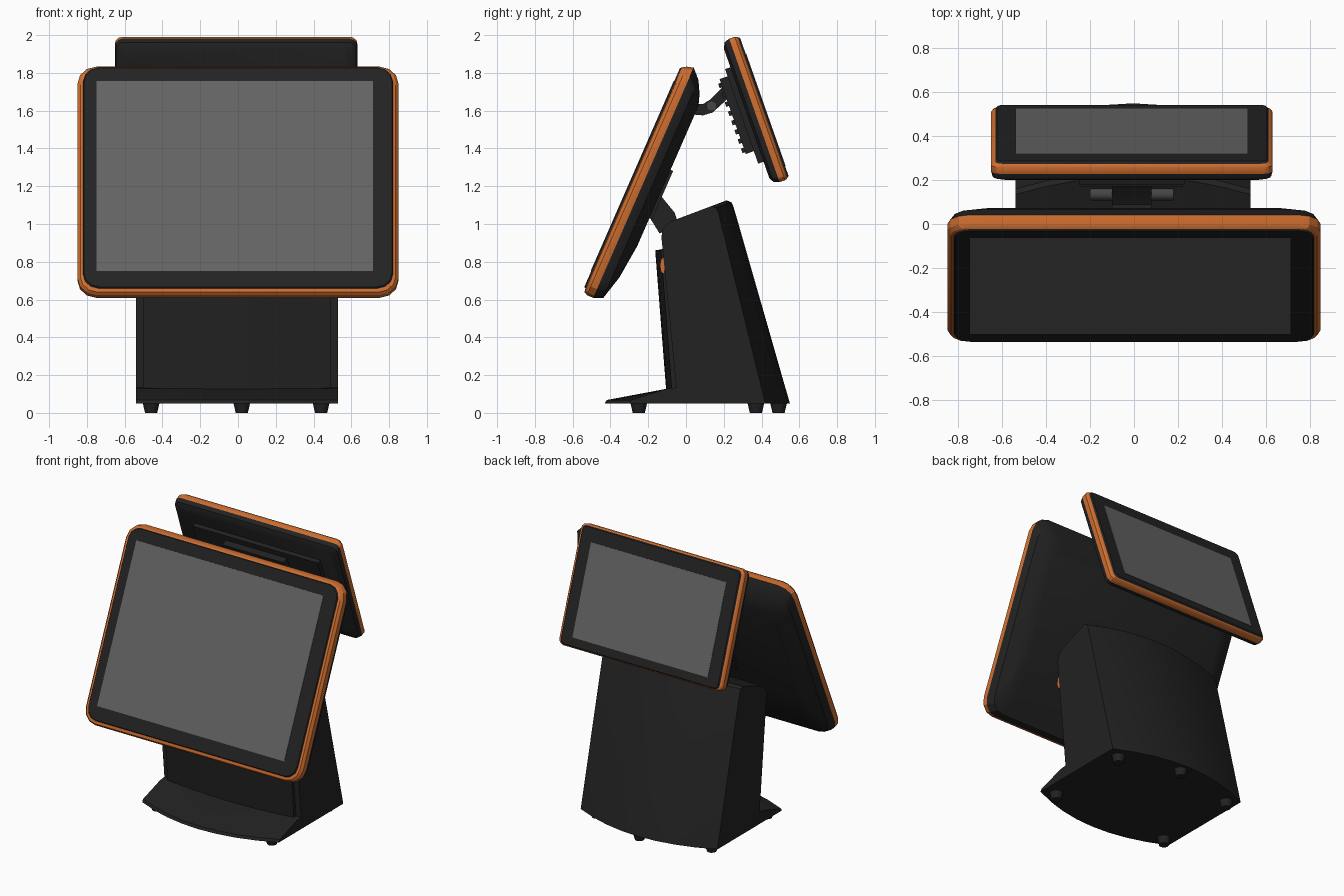
import bpy, bmesh, math
from mathutils import Vector

cube = bpy.data.objects.get("Cube")
if cube:
    bpy.data.objects.remove(cube, do_unlink=True)


def material(name, rgb, rough=0.6):
    m = bpy.data.materials.new(name)
    m.use_nodes = True
    m.diffuse_color = (*rgb, 1)
    bsdf = m.node_tree.nodes["Principled BSDF"]
    bsdf.inputs["Base Color"].default_value = (*rgb, 1)
    bsdf.inputs["Roughness"].default_value = rough
    return m


BLACK = material("casing black", (0.016, 0.016, 0.016))
ORANGE = material("trim orange", (0.64, 0.16, 0.03))
GREY = material("screen grey", (0.125, 0.125, 0.125))
METAL = material("hinge grey", (0.06, 0.06, 0.06))


def loft(name, rings, mats, strips=None):
    """Skin closed rings of points; strips gives a material index per band."""
    bm = bmesh.new()
    rows = [[bm.verts.new(p) for p in ring] for ring in rings]
    n = len(rows[0])
    for k, (a, b) in enumerate(zip(rows, rows[1:])):
        for i in range(n):
            j = (i + 1) % n
            f = bm.faces.new((a[i], a[j], b[j], b[i]))
            f.material_index = strips[k] if strips else 0
    bm.faces.new(rows[0])
    bm.faces.new(rows[-1])
    bmesh.ops.recalc_face_normals(bm, faces=bm.faces)
    me = bpy.data.meshes.new(name)
    bm.to_mesh(me)
    bm.free()
    for m in mats:
        me.materials.append(m)
    ob = bpy.data.objects.new(name, me)
    bpy.context.collection.objects.link(ob)
    bpy.ops.object.select_all(action='DESELECT')
    ob.select_set(True)
    bpy.context.view_layer.objects.active = ob
    bpy.ops.object.shade_smooth_by_angle(angle=math.radians(25))
    return ob


def across(name, x0, x1, profile, mat, steps=1):
    """Sweep a side profile (y, z) along x; profile takes -1..1 across the width."""
    rings = []
    for i in range(steps + 1):
        t = i / steps
        x = x0 + (x1 - x0) * t
        rings.append([(x, y, z) for y, z in profile(2 * t - 1)])
    return loft(name, rings, [mat])


def frame(origin, up, depth):
    """Map panel coordinates (across, up, depth) to the model."""
    o, u, d = (Vector((0, *v)) for v in (origin, up, depth))
    return lambda x, v, w: o + Vector((x, 0, 0)) + u * v + d * w


def rounded(place, w, v0, v1, half, r, cx=0.0, seg=3):
    pts = []
    corners = ((half - r, v1 - r), (r - half, v1 - r), (r - half, v0 + r), (half - r, v0 + r))
    for q, (x, v) in enumerate(corners):
        for s in range(seg + 1):
            a = math.pi / 2 * (q + s / seg)
            pts.append(place(cx + x + r * math.cos(a), v + r * math.sin(a), w))
    return pts


def slab(name, place, rows, mats, strips=None, cx=0.0):
    return loft(name, [rounded(place, *row, cx=cx) for row in rows], mats, strips)


def block(name, place, x0, x1, v0, v1, w0, w1, mat):
    rings = [[place(x, v, w) for x, v in ((x0, v0), (x1, v0), (x1, v1), (x0, v1))] for w in (w0, w1)]
    return loft(name, rings, [mat])


# Main monitor: black glass front, orange rim, domed back
lean = math.atan2(0.52, 1.19)
main = frame((-0.55, 0.64), (math.sin(lean), math.cos(lean)), (math.cos(lean), -math.sin(lean)))
slab("main_monitor", main, [
    (0.0, 0.03, 1.295, 0.815, 0.08),
    (0.008, 0.025, 1.3, 0.82, 0.08),
    (0.012, 0.005, 1.305, 0.835, 0.09),
    (0.03, -0.005, 1.315, 0.85, 0.1),
    (0.066, -0.005, 1.325, 0.85, 0.1),
    (0.115, 0.015, 1.275, 0.83, 0.1),
    (0.15, 0.15, 1.21, 0.77, 0.1),
    (0.17, 0.34, 1.15, 0.73, 0.1)],
    [BLACK, ORANGE], [0, 1, 1, 1, 0, 0, 0])
block("main_screen", main, -0.75, 0.715, 0.12, 1.217, -0.003, 0.003, GREY)

# Customer display facing the back
tilt = math.atan2(0.265, 0.755)
rear = frame((0.548, 1.24), (-math.sin(tilt), math.cos(tilt)), (-math.cos(tilt), -math.sin(tilt)))
slab("rear_display", rear, [
    (0.0, 0.015, 0.79, 0.615, 0.03),
    (0.01, 0.008, 0.797, 0.622, 0.03),
    (0.014, 0.004, 0.8, 0.632, 0.035),
    (0.025, 0.0, 0.805, 0.642, 0.04),
    (0.056, 0.0, 0.805, 0.642, 0.04),
    (0.085, 0.01, 0.795, 0.635, 0.04),
    (0.1, 0.04, 0.765, 0.605, 0.04)],
    [BLACK, ORANGE], [0, 1, 1, 1, 0, 0], cx=-0.01)
block("rear_screen", rear, -0.54, 0.52, 0.07, 0.7, -0.003, 0.003, GREY)

# Mounting housing behind the customer display
block("rear_mount_plate", rear, -0.5, 0.48, 0.13, 0.66, 0.095, 0.13, BLACK)
block("rear_mount_block", rear, -0.25, 0.23, 0.2, 0.62, 0.125, 0.175, BLACK)
for i in range(8):
    v = 0.21 + i * 0.052
    block("rear_mount_rib", rear, -0.24, 0.22, v, v + 0.025, 0.17, 0.19, BLACK)

# Hinge between the monitor and the customer display
across("hinge_arm", -0.1, 0.08, lambda t: [
    (0.0, 1.64), (0.03, 1.58), (0.09, 1.575), (0.14, 1.59),
    (0.24, 1.68), (0.2, 1.73), (0.13, 1.66), (0.09, 1.635)], BLACK)


def disc(y, z, r, n=16):
    return [(y + r * math.cos(a), z + r * math.sin(a)) for a in (2 * math.pi * k / n for k in range(n))]


across("hinge_pin", -0.2, 0.18, lambda t: disc(0.135, 1.625, 0.028), METAL)

# Pedestal: flat front, bowed back, sloping top
across("pedestal", -0.54, 0.53, lambda t: [
    (-0.05, 0.05), (-0.05, 0.12), (-0.13, 0.93), (-0.125, 0.97), (-0.09, 1.01),
    (0.215 - 0.08 * t * t, 1.125 - 0.03 * t * t),
    (0.24 - 0.08 * t * t, 1.115 - 0.03 * t * t),
    (0.252 - 0.08 * t * t, 1.09 - 0.03 * t * t),
    (0.55 - 0.13 * t * t, 0.05)], BLACK, 8)

# Bowed front cover with a small orange button at its side
across("front_cover", -0.5, 0.49, lambda t: [
    (-0.04, 0.11), (-0.105 + 0.03 * t * t, 0.12),
    (-0.163 + 0.03 * t * t, 0.86), (-0.11, 0.87)], BLACK, 8)
across("side_button", 0.47, 0.528, lambda t: [
    (-0.115, 0.735), (-0.132, 0.745), (-0.138, 0.78), (-0.132, 0.815), (-0.115, 0.825)], ORANGE)

# Front foot with a curved lip
across("front_foot", -0.54, 0.53, lambda t: [
    (0.0, 0.05), (-0.43 + 0.13 * t * t, 0.05), (-0.42 + 0.13 * t * t, 0.068),
    (-0.1, 0.128), (0.0, 0.14)], BLACK, 8)

# Neck joining the pedestal to the monitor
across("neck", -0.22, 0.2, lambda t: [
    (-0.22, 1.08), (-0.14, 0.95), (-0.04, 1.0), (-0.06, 1.06), (-0.15, 1.17)], BLACK)
block("neck_plate", main, -0.27, 0.25, 0.5, 0.78, 0.165, 0.185, BLACK)

# Rubber feet
for x, y in ((-0.46, -0.25), (0.44, -0.25), (-0.46, 0.37), (0.44, 0.37), (0.02, 0.49)):
    loft("rubber_foot", [[(x + px, y + py, z) for px, py in disc(0, 0, r, 12)]
                         for r, z in ((0.032, 0.0), (0.045, 0.055))], [BLACK])
